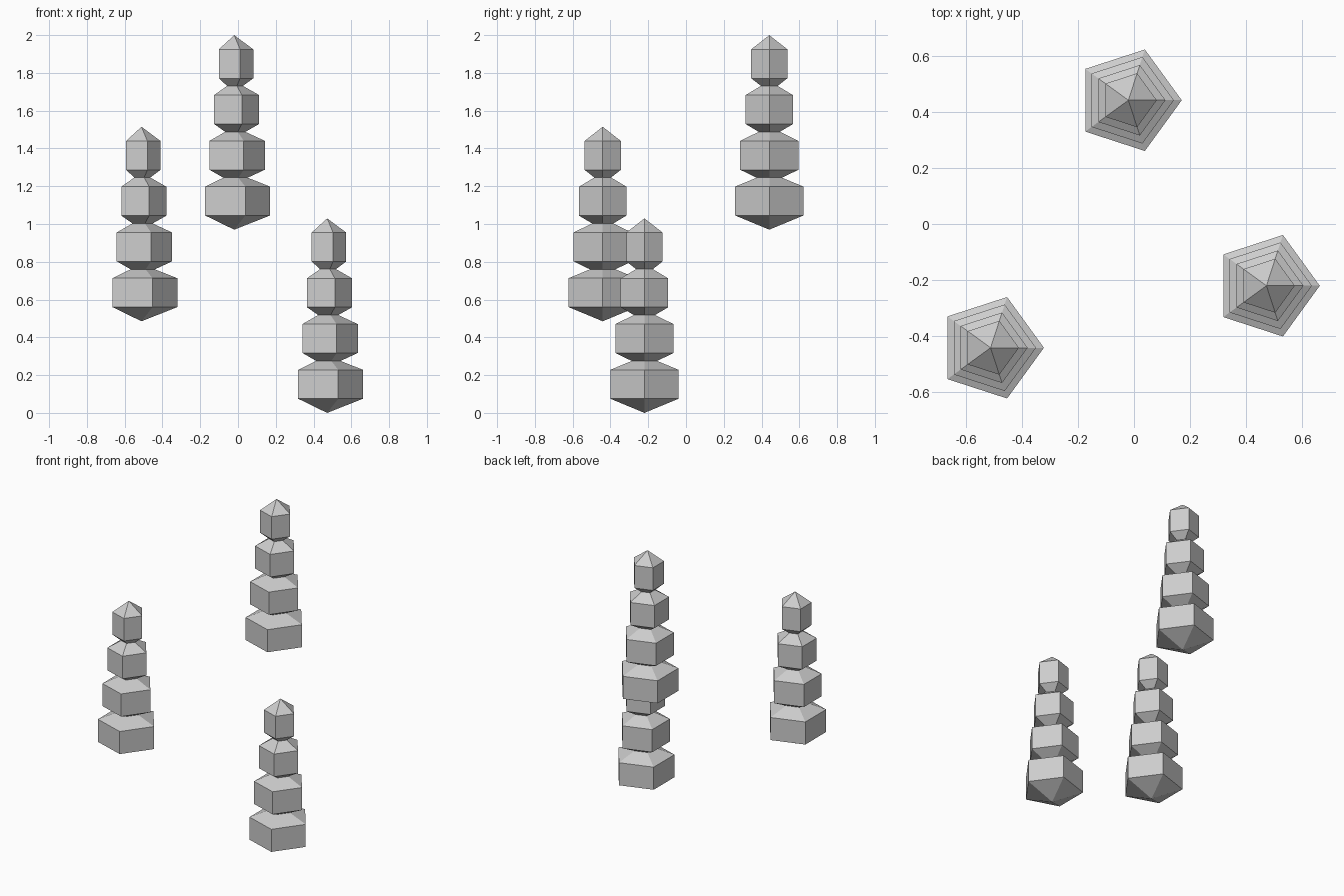
import bpy, bmesh, math

if "Cube" in bpy.data.objects:
    bpy.data.objects.remove(bpy.data.objects["Cube"])

SIDES = 5
STEP = 0.2422                      # vertical spacing of crystals in a tower
TIP, BODY = 0.075, 0.153           # height of pointed ends and of straight walls
RADII = [0.19, 0.162, 0.132, 0.101]

stone = bpy.data.materials.new("light grey stone")
stone.diffuse_color = (0.61, 0.61, 0.61, 1)
stone.use_nodes = True
stone.node_tree.nodes["Principled BSDF"].inputs["Base Color"].default_value = stone.diffuse_color


def crystal(bm, radius, z):
    """Five-sided prism with a point at both ends, one corner facing +x."""
    def ring(h):
        return [bm.verts.new((radius * math.cos(2 * math.pi * i / SIDES),
                              radius * math.sin(2 * math.pi * i / SIDES), h))
                for i in range(SIDES)]
    low, high = ring(z + TIP), ring(z + TIP + BODY)
    bottom = bm.verts.new((0, 0, z))
    top = bm.verts.new((0, 0, z + 2 * TIP + BODY))
    for i in range(SIDES):
        j = (i + 1) % SIDES
        bm.faces.new((low[i], low[j], high[j], high[i]))
        bm.faces.new((high[i], high[j], top))
        bm.faces.new((low[j], low[i], bottom))


def tower(name, location):
    """Stack of shrinking crystals whose tips interlock."""
    bm = bmesh.new()
    for k, radius in enumerate(RADII):
        crystal(bm, radius, k * STEP)
    mesh = bpy.data.meshes.new(name)
    bm.to_mesh(mesh)
    bm.free()
    mesh.materials.append(stone)
    obj = bpy.data.objects.new(name, mesh)
    obj.location = location
    bpy.context.collection.objects.link(obj)


# Three floating towers at rising heights
tower("low_tower", (0.472, -0.22, 0))
tower("middle_tower", (-0.511, -0.441, 0.485))
tower("high_tower", (-0.02, 0.441, 0.97))
